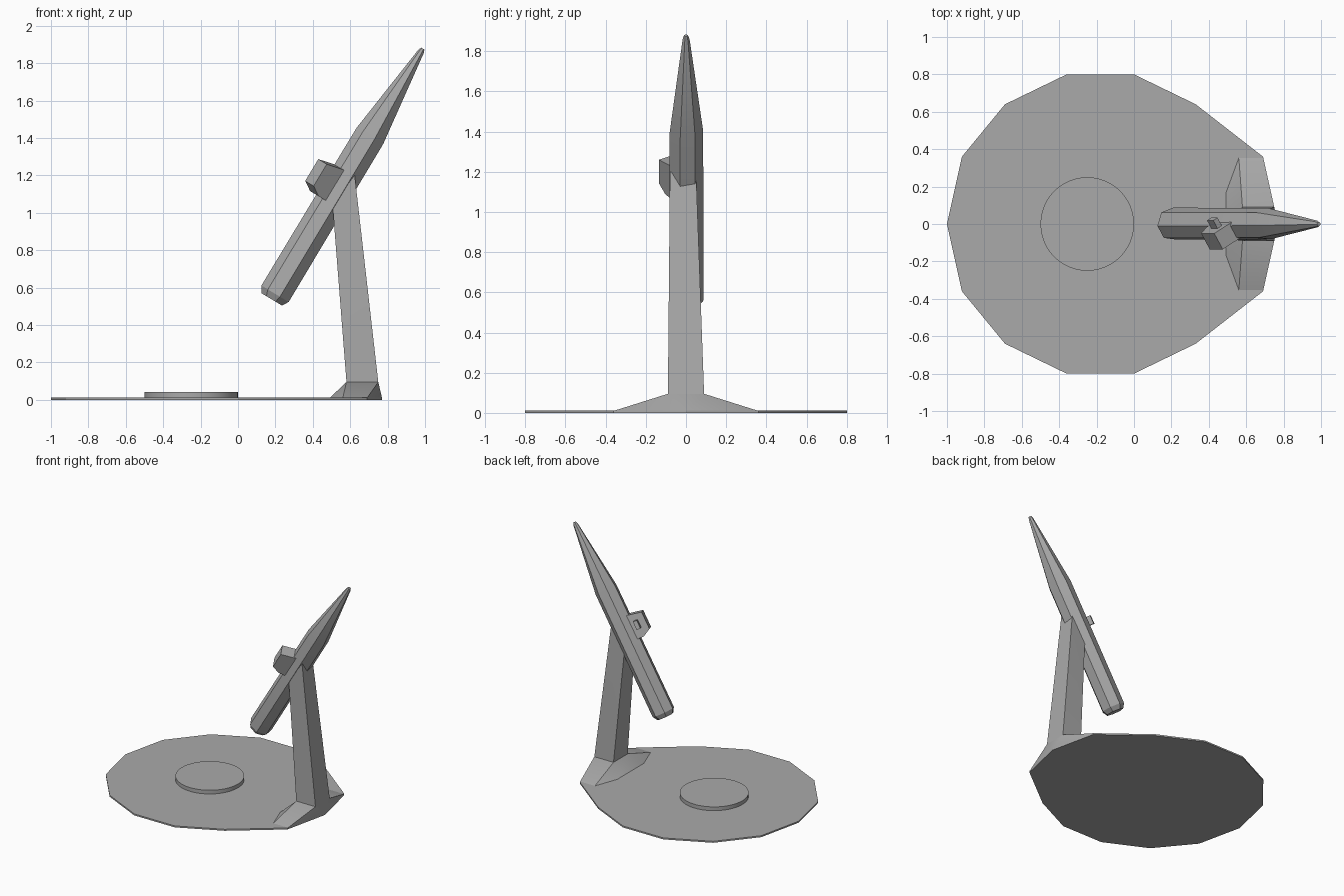
import bpy, bmesh, math
from mathutils import Vector

if "Cube" in bpy.data.objects:
    bpy.data.objects.remove(bpy.data.objects["Cube"])

grey = bpy.data.materials.new("plain grey")
grey.use_nodes = True
colour = (0.4, 0.4, 0.4, 1)
grey.diffuse_color = colour
grey.node_tree.nodes["Principled BSDF"].inputs["Base Color"].default_value = colour


def finish(name, bm, angle=25):
    bmesh.ops.recalc_face_normals(bm, faces=bm.faces)
    mesh = bpy.data.meshes.new(name)
    bm.to_mesh(mesh)
    bm.free()
    mesh.materials.append(grey)
    obj = bpy.data.objects.new(name, mesh)
    bpy.context.collection.objects.link(obj)
    bpy.ops.object.select_all(action="DESELECT")
    obj.select_set(True)
    bpy.context.view_layer.objects.active = obj
    bpy.ops.object.shade_smooth_by_angle(angle=math.radians(angle))


def hull(name, points):
    bm = bmesh.new()
    verts = [bm.verts.new(p) for p in points]
    bmesh.ops.convex_hull(bm, input=verts)
    bmesh.ops.dissolve_limit(bm, angle_limit=0.01, verts=bm.verts, edges=bm.edges)
    finish(name, bm)


def mirrored(points):
    return [(x, s * y, z) for x, y, z in points for s in (-1, 1)]


def loft(name, rings):
    bm = bmesh.new()
    loops = [[bm.verts.new(p) for p in ring] for ring in rings]
    n = len(loops[0])
    for a, b in zip(loops, loops[1:]):
        for i in range(n):
            j = (i + 1) % n
            bm.faces.new((a[i], a[j], b[j], b[i]))
    bm.faces.new(loops[0])
    bm.faces.new(loops[-1])
    finish(name, bm)


# Base plate
half = [(-0.92, 0.36), (-0.69, 0.64), (-0.36, 0.8), (0, 0.8), (0.33, 0.64), (0.69, 0.36)]
outline = [(-1, 0)] + half + [(0.77, 0)] + [(x, -y) for x, y in reversed(half)]
loft("base_plate", [[(x, y, z) for x, y in outline] for z in (0, 0.012)])

# Round raised pad
loft("round_pad", [[(-0.25 + 0.25 * math.cos(a), 0.25 * math.sin(a), z)
                    for a in [math.tau * i / 48 for i in range(48)]]
                   for z in (0.005, 0.042)])

# Flared foot and leaning column
column_foot = mirrored([(0.58, 0.09, 0.095), (0.75, 0.09, 0.095)])
hull("foot", column_foot + [(0.77, 0, 0.01)]
     + mirrored([(0.49, 0.17, 0.01), (0.56, 0.36, 0.01), (0.69, 0.36, 0.01)]))
hull("column", column_foot
     + [(x, y, z) for x, z in ((0.505, 1.05), (0.624, 1.2)) for y in (-0.08, 0.05)])

# Tilted frame shared by the body and its attachments
tilt = math.radians(59)
start = Vector((0.2, 0, 0.566))
axis = Vector((math.cos(tilt), 0, math.sin(tilt)))
up = Vector((-math.sin(tilt), 0, math.cos(tilt)))
side = Vector((0, 1, 0))


def place(t, r, a):
    return start + axis * t + r * (side * math.sin(a) - up * math.cos(a))


# Seven-sided pointed body
angles = [math.radians(-19.5) + math.tau * i / 7 for i in range(7)]
profile = [(-0.035, 0.066), (0, 0.088), (0.984, 0.086), (1.51, 0.018), (1.53, 0.011)]
loft("pointed_body", [[place(t, r, a) for a in angles] for t, r in profile])

# Block standing on one upper facet, with a small nub on its flank
facet = math.radians(212)
out = side * math.sin(facet) - up * math.cos(facet)
across = axis.cross(out)
if across.y < 0:
    across = -across


def block(name, sections, low, high):
    hull(name, [start + axis * t + out * d + across * s
                for d, t0, t1 in sections for t in (t0, t1) for s in (low, high)])


block("top_block", [(0.05, 0.567, 0.76), (0.115, 0.567, 0.745), (0.175, 0.6, 0.736)],
      -0.05, 0.05)
block("side_nub", [(0.095, 0.635, 0.7), (0.125, 0.635, 0.7)], 0.04, 0.1)
